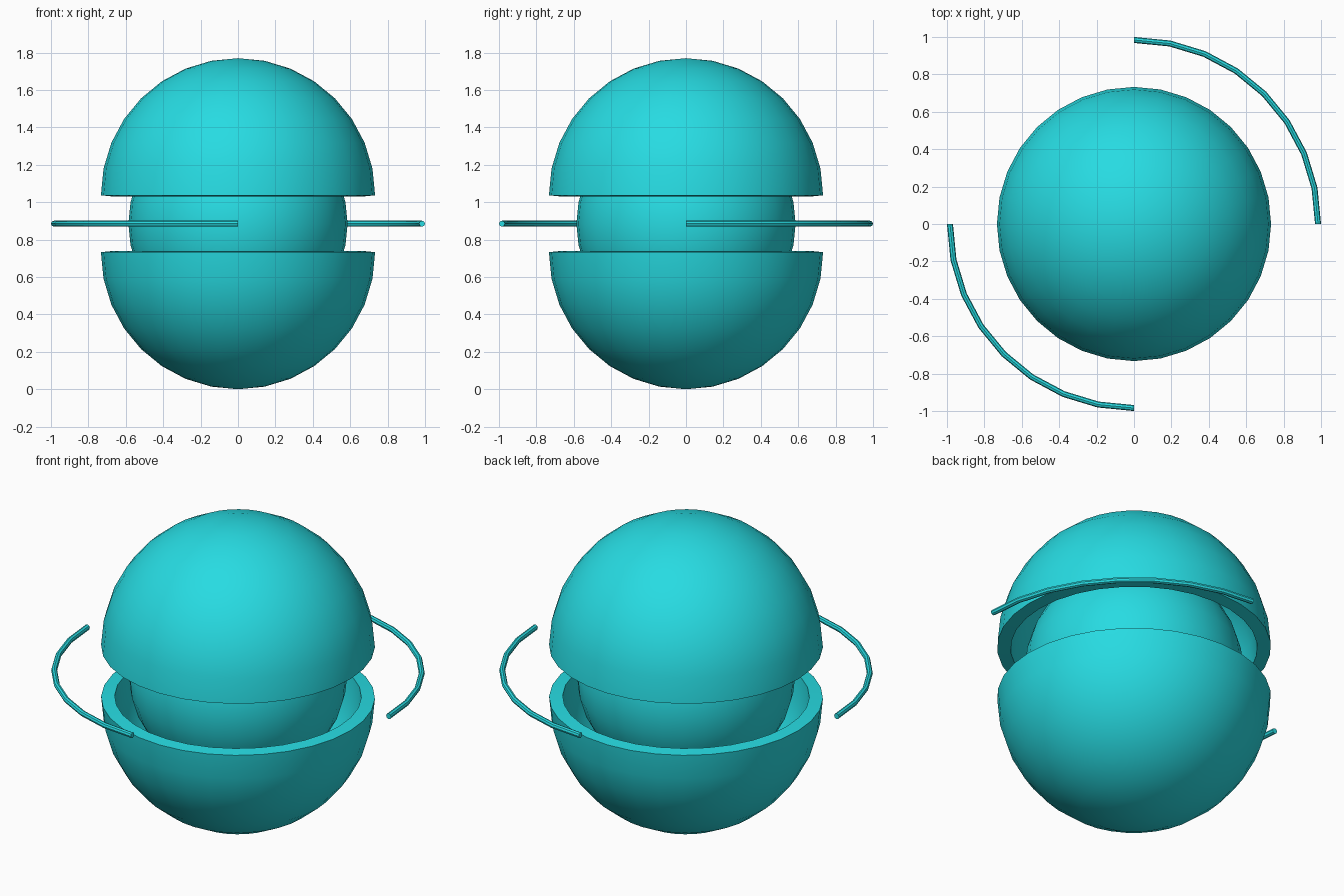
import bpy, bmesh, math
from mathutils import Vector

if "Cube" in bpy.data.objects:
    bpy.data.objects.remove(bpy.data.objects["Cube"])

SEGMENTS = 32
MID_Z = 0.885      # height of the core and rings
SHELL_R = 0.733    # outer radius of the split shell
CORE_R = 0.586
RING_R, TUBE_R = 0.984, 0.016

teal = bpy.data.materials.new("bright_turquoise")
teal.diffuse_color = (0.02, 0.71, 0.76, 1.0)
teal.use_nodes = True
teal.node_tree.nodes["Principled BSDF"].inputs["Base Color"].default_value = teal.diffuse_color


def finish(name, bm, z):
    """Turn a bmesh into a smooth, coloured object at height z."""
    bmesh.ops.recalc_face_normals(bm, faces=bm.faces)
    mesh = bpy.data.meshes.new(name)
    bm.to_mesh(mesh)
    bm.free()
    mesh.materials.append(teal)
    obj = bpy.data.objects.new(name, mesh)
    bpy.context.collection.objects.link(obj)
    obj.location.z = z
    bpy.ops.object.select_all(action='DESELECT')
    obj.select_set(True)
    bpy.context.view_layer.objects.active = obj
    bpy.ops.object.shade_smooth_by_angle(angle=math.radians(40))
    return obj


def sphere(radius):
    bm = bmesh.new()
    bmesh.ops.create_uvsphere(bm, u_segments=SEGMENTS, v_segments=SEGMENTS // 2, radius=radius)
    return bm


def half_shell(name, side, z):
    """Thick hemisphere: side is 1 for the upper half, -1 for the lower."""
    bm = sphere(SHELL_R)
    unwanted = [v for v in bm.verts if v.co.z * side < -0.001]
    bmesh.ops.delete(bm, geom=unwanted, context='VERTS')
    obj = finish(name, bm, z)
    solid = obj.modifiers.new("thickness", 'SOLIDIFY')
    solid.thickness = 0.073
    solid.offset = -1
    # thickness first, then smoothing by angle so the rim stays crisp
    obj.modifiers.move(len(obj.modifiers) - 1, 0)
    for edge in obj.data.edges:
        a, b = (obj.data.vertices[i].co.z for i in edge.vertices)
        if abs(a) < 0.001 and abs(b) < 0.001:
            edge.use_edge_sharp = True
    solid.edge_crease_rim = 0
    return obj


def quarter_ring(name, start):
    """Capped tube swept through 90 degrees from the start angle."""
    bm = bmesh.new()
    steps, sides = SEGMENTS // 4, 8
    loops = []
    for i in range(steps + 1):
        a = start + math.pi / 2 * i / steps
        out = Vector((math.cos(a), math.sin(a), 0))
        loop = []
        for j in range(sides):
            t = 2 * math.pi * j / sides
            loop.append(bm.verts.new(out * (RING_R + TUBE_R * math.cos(t))
                                     + Vector((0, 0, TUBE_R * math.sin(t)))))
        loops.append(loop)
    for l0, l1 in zip(loops, loops[1:]):
        for j in range(sides):
            k = (j + 1) % sides
            bm.faces.new((l0[j], l0[k], l1[k], l1[j]))
    bm.faces.new(loops[0])
    bm.faces.new(loops[-1])
    return finish(name, bm, MID_Z)


# split outer shell
half_shell("upper_shell", 1, 2 * MID_Z - SHELL_R)
half_shell("lower_shell", -1, SHELL_R)

# inner ball
finish("core", sphere(CORE_R), MID_Z)

# two opposite orbiting arcs
quarter_ring("back_right_arc", 0)
quarter_ring("front_left_arc", math.pi)
